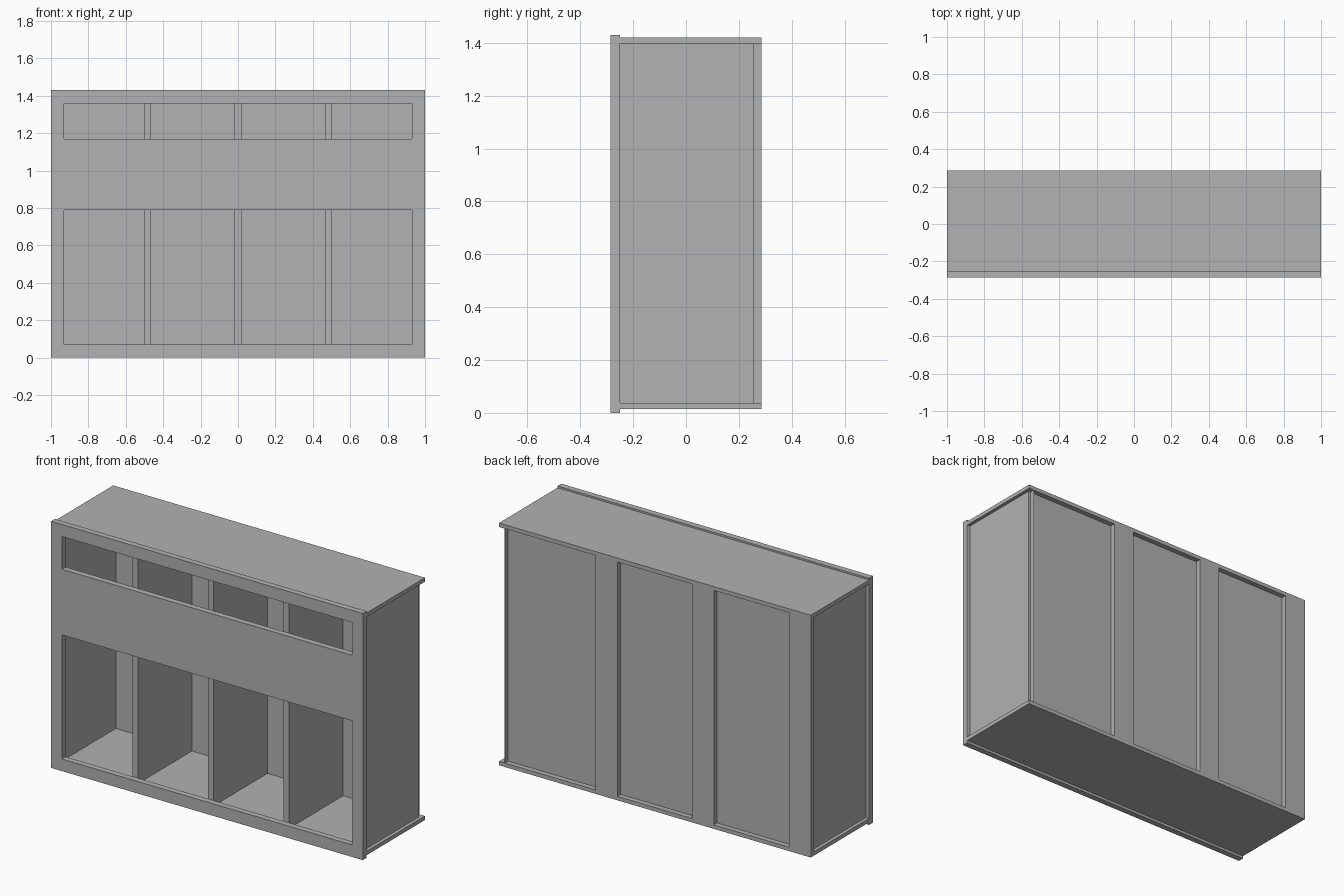
import bpy

cube = bpy.data.objects.get("Cube")
if cube:
    bpy.data.objects.remove(cube, do_unlink=True)

grey = bpy.data.materials.new("plain grey")
grey.use_nodes = True
grey.diffuse_color = (0.445, 0.445, 0.445, 1)
grey.node_tree.nodes["Principled BSDF"].inputs["Base Color"].default_value = grey.diffuse_color


def box(name, x, y, z):
    """Box between the given (low, high) limits on each axis."""
    verts = [(a, b, c) for a in x for b in y for c in z]
    faces = [(0, 1, 3, 2), (4, 6, 7, 5), (0, 4, 5, 1),
             (2, 3, 7, 6), (0, 2, 6, 4), (1, 5, 7, 3)]
    mesh = bpy.data.meshes.new(name)
    mesh.from_pydata(verts, [], faces)
    mesh.materials.append(grey)
    obj = bpy.data.objects.new(name, mesh)
    bpy.context.collection.objects.link(obj)
    return obj


FRONT, FRAME_BACK, BACK_PANEL, BACK = -0.285, -0.25, 0.255, 0.285
BASE, CEILING = 0.038, 1.397

# Front frame: one sheet with two wide openings cut through it
def front_frame():
    xs, zs = [-1, -0.93, 0.93, 1], [0, 0.07, 0.79, 1.17, 1.36, 1.43]
    holes = {(1, 1), (1, 3)}
    verts = [(x, FRONT, z) for z in zs for x in xs]
    n = len(xs)
    faces = [(j * n + i, j * n + i + 1, (j + 1) * n + i + 1, (j + 1) * n + i)
             for j in range(len(zs) - 1) for i in range(n - 1) if (i, j) not in holes]
    mesh = bpy.data.meshes.new("front_frame")
    mesh.from_pydata(verts, [], faces)
    mesh.materials.append(grey)
    obj = bpy.data.objects.new("front_frame", mesh)
    bpy.context.collection.objects.link(obj)
    solid = obj.modifiers.new("thickness", "SOLIDIFY")
    solid.thickness = FRAME_BACK - FRONT
    solid.offset = -1


front_frame()

# Carcass: top, bottom, sides and back
box("top_panel", (-1, 1), (FRAME_BACK, BACK), (CEILING, 1.42))
box("bottom_panel", (-1, 1), (FRAME_BACK, BACK), (0.015, BASE))
box("right_side", (-0.98, -0.955), (FRAME_BACK, BACK_PANEL), (BASE, CEILING))
box("left_side", (0.955, 0.98), (FRAME_BACK, BACK_PANEL), (BASE, CEILING))
box("back_panel", (-0.955, 0.955), (0.245, BACK_PANEL), (BASE, CEILING))

# Interior dividers
for i, x in enumerate((-0.485, 0, 0.485)):
    box(f"divider_{i + 1}", (x - 0.018, x + 0.018), (FRAME_BACK, 0.245), (BASE, CEILING))

# Upright battens on the back, and the thin lip at the open corner
for i, x in enumerate((-0.93, -0.308, 0.311)):
    box(f"back_batten_{i + 1}", (x - 0.07, x + 0.07), (BACK_PANEL, BACK), (BASE, CEILING))
box("back_corner_lip", (0.963, 0.966), (BACK_PANEL, BACK), (BASE, CEILING))
